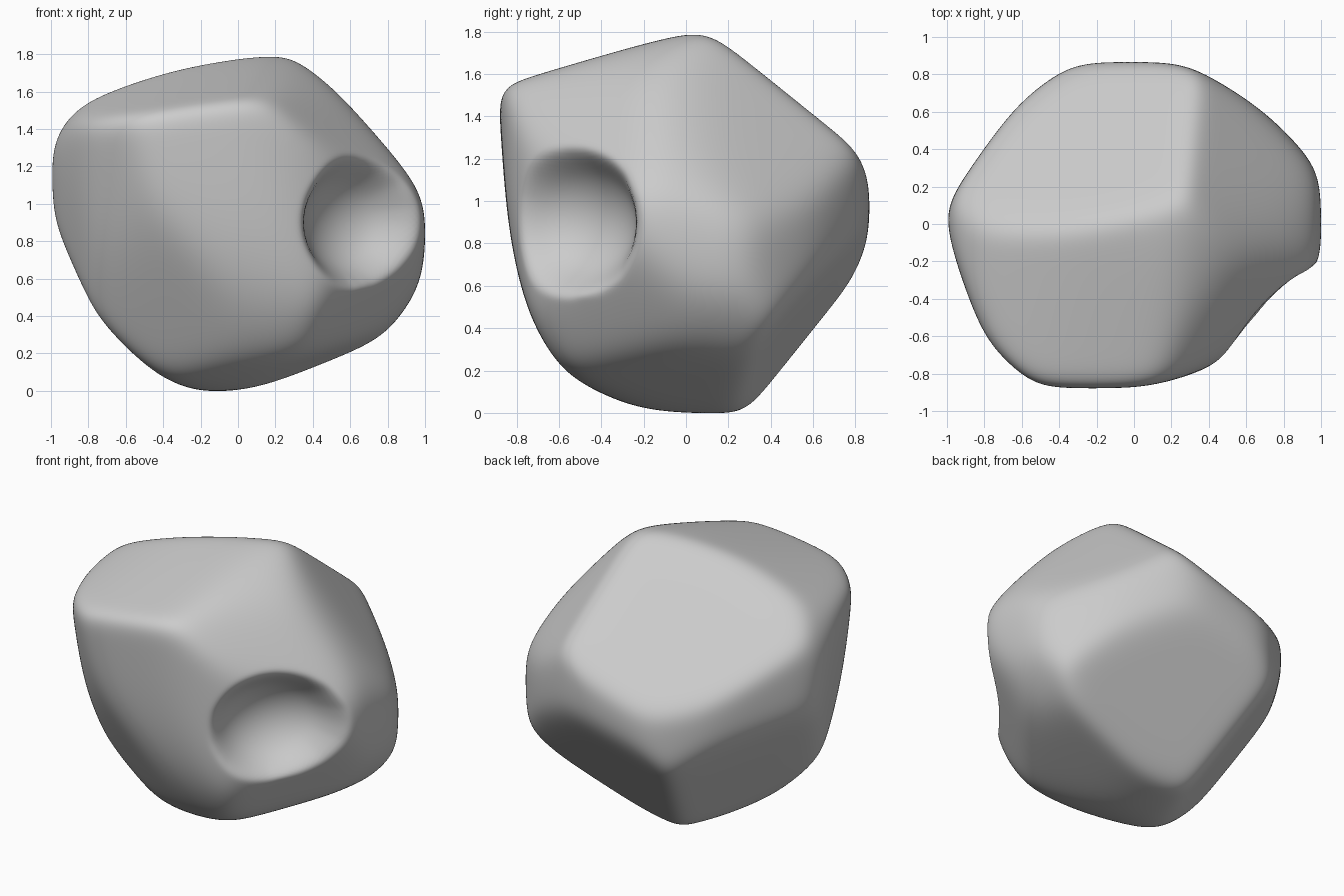
import bpy
import bmesh
from math import sqrt
from mathutils import Vector

cube = bpy.data.objects.get("Cube")
if cube:
    bpy.data.objects.remove(cube, do_unlink=True)

# Facets of the rock: outward direction and distance from the middle
FACETS = [
    # top
    (-.1, -.27, .95, .86), (-.36, -.2, .92, .91), (-.25, .62, .74, .69),
    (0, 0, 1, .93), (.4, -.28, .87, .9), (.68, -.45, .58, .87),
    # right upper slopes and right side
    (.74, .08, .66, .87), (.66, .42, .6, .8), (1, 0, -.05, 1.01),
    (.9, .1, .4, .97), (.75, .66, 0, .94), (.5, .87, 0, .89),
    # underside
    (.8, 0, -.6, 1), (.38, -.1, -.92, .85), (0, 0, -1, .91),
    (-.55, 0, -.83, .93), (0, -.4, -.91, .91), (.72, -.5, -.48, .89),
    # back
    (.15, .8, -.58, .74), (0, 1, 0, .87),
    (-.72, .35, -.57, .76), (-.82, .57, 0, .89), (-.55, .83, 0, .9),
    # left side
    (-.9, -.33, -.2, .93), (-.62, -.76, -.18, .91), (-.4, -.78, -.47, .81),
    (-.93, -.37, 0, .98), (-1, 0, 0, 1.03), (-.8, 0, .6, 1.07),
    # front
    (0, -1, -.06, .85), (0, -.96, -.28, .85), (0, -.82, -.57, .89),
    (.35, -.94, 0, .87), (.7, -.72, 0, .87),
]
PLANES = [(Vector(f[:3]).normalized(), f[3]) for f in FACETS]
ROUNDING = 24
MIDDLE = Vector((0, 0, .9))

# Hollow: a ball slightly flattened in height
FLATTEN = Vector((1, 1, 1.18))
CRATER_CENTER = Vector((.8, -.68, 0))
CRATER_RADIUS = .45


def rock_radius(d):
    """Softly blended distance to the nearest facet along d."""
    total = 0
    for normal, distance in PLANES:
        facing = normal.dot(d)
        if facing > 0:
            total += (facing / distance) ** ROUNDING
    return total ** (-1 / ROUNDING)


def crater_entry(d):
    """Distance at which d enters the hollow, if it does."""
    ray = d * FLATTEN
    length = ray.length_squared
    along = ray.dot(CRATER_CENTER)
    gap = CRATER_CENTER.length_squared - CRATER_RADIUS ** 2
    inside = along ** 2 - length * gap
    if along <= 0 or inside <= 0:
        return None
    return (along - sqrt(inside)) / length


# Rock body with the hollow pressed into it
bm = bmesh.new()
bmesh.ops.create_icosphere(bm, subdivisions=7, radius=1)
for v in bm.verts:
    direction = v.co.normalized()
    reach = rock_radius(direction)
    entry = crater_entry(direction)
    if entry is not None:
        reach = min(reach, entry)
    v.co = MIDDLE + direction * reach

# Soften ridges and the crater rim
for _ in range(8):
    bmesh.ops.smooth_vert(bm, verts=bm.verts[:], factor=.5,
                          use_axis_x=True, use_axis_y=True, use_axis_z=True)
for face in bm.faces:
    face.smooth = True

mesh = bpy.data.meshes.new("rock_body")
bm.to_mesh(mesh)
bm.free()
rock = bpy.data.objects.new("rock_body", mesh)
bpy.context.collection.objects.link(rock)

# Plain grey stone
stone = bpy.data.materials.new("stone_grey")
stone.use_nodes = True
color = (.6, .6, .6, 1)
stone.diffuse_color = color
for node in stone.node_tree.nodes:
    if node.type == "BSDF_PRINCIPLED":
        node.inputs["Base Color"].default_value = color
mesh.materials.append(stone)
